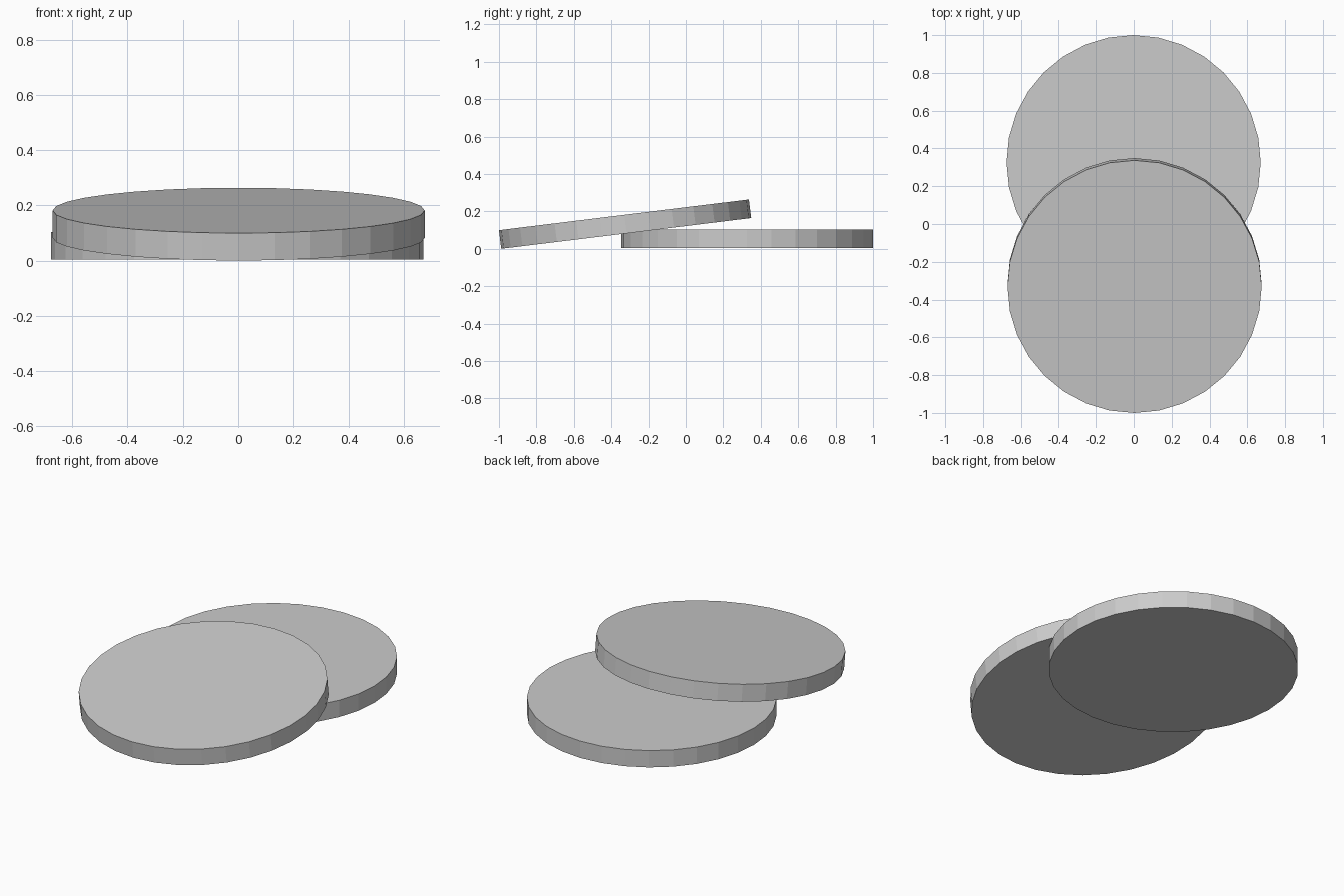
import bpy
from math import radians

if "Cube" in bpy.data.objects:
    bpy.data.objects.remove(bpy.data.objects["Cube"])

RADIUS, THICKNESS, SIDES = 0.6735, 0.10, 32


def disc(name, location, tilt=0.0):
    """Flat-shaded low-poly disc, tilted about the x axis."""
    bpy.ops.mesh.primitive_cylinder_add(
        vertices=SIDES, radius=RADIUS, depth=THICKNESS,
        location=location, rotation=(radians(tilt), 0, 0))
    obj = bpy.context.object
    obj.name = name
    return obj


# Disc lying flat at the back
disc("flat_disc", (-0.0025, 0.3265, 0.054))

# Disc leaning on the edge of the flat one
disc("leaning_disc", (0.0025, -0.3255, 0.132), tilt=7)
